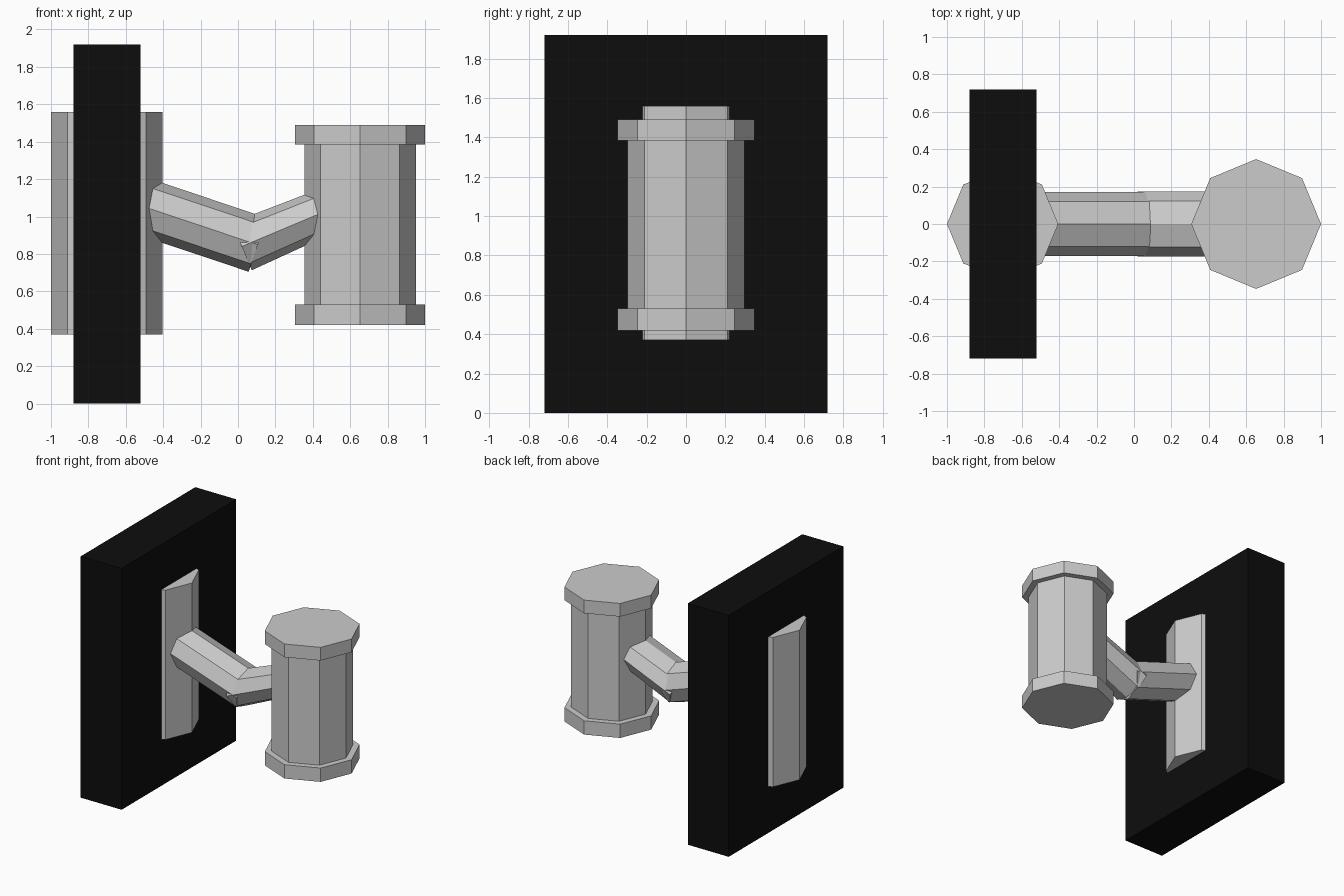
import bpy, bmesh, math
from mathutils import Vector

if "Cube" in bpy.data.objects:
    bpy.data.objects.remove(bpy.data.objects["Cube"])


def loft(name, rings):
    """Skin 8-sided rings given as lists of points and cap both ends."""
    bm = bmesh.new()
    loops = [[bm.verts.new(p) for p in ring] for ring in rings]
    for a, b in zip(loops, loops[1:]):
        for i in range(8):
            j = (i + 1) % 8
            bm.faces.new((a[i], a[j], b[j], b[i]))
    bm.faces.new(loops[0][::-1])
    bm.faces.new(loops[-1])
    bmesh.ops.recalc_face_normals(bm, faces=bm.faces)
    mesh = bpy.data.meshes.new(name)
    bm.to_mesh(mesh)
    bm.free()
    obj = bpy.data.objects.new(name, mesh)
    bpy.context.collection.objects.link(obj)
    return obj


def ring(center, u, v):
    return [center + u * math.cos(i * math.pi / 4) + v * math.sin(i * math.pi / 4)
            for i in range(8)]


def column(name, x, profile):
    """Upright octagonal column from (radius, z) pairs."""
    return loft(name, [ring(Vector((x, 0, z)), Vector((r, 0, 0)), Vector((0, r, 0)))
                       for r, z in profile])


def arm(name, start, end, r0, r1, width):
    """Octagonal arm in the xz plane with square-cut ends."""
    a, b = Vector((start[0], 0, start[1])), Vector((end[0], 0, end[1]))
    d = (b - a).normalized()
    up = Vector((-d.z, 0, d.x))
    side = Vector((0, width, 0))
    return loft(name, [ring(a, up * r0, side), ring(b, up * r1, side)])


# Black wall plate
bpy.ops.mesh.primitive_cube_add(size=1, location=(-0.70, 0, 0.96))
plate = bpy.context.object
plate.name = "wall_plate"
plate.scale = (0.36, 1.44, 1.92)
black = bpy.data.materials.new("black")
black.diffuse_color = (0.004, 0.004, 0.004, 1)
black.use_nodes = True
black.node_tree.nodes["Principled BSDF"].inputs["Base Color"].default_value = black.diffuse_color
plate.data.materials.append(black)

# Mounting post passing through the plate
column("mounting_post", -0.7025, [(0.2975, 0.37), (0.2975, 1.56)])

# Bent arm, two overlapping lengths
arm("arm_inner", (-0.60, 1.085), (0.105, 0.849), 0.152, 0.152, 0.17)
arm("arm_outer", (0.02, 0.84), (0.60, 1.084), 0.138, 0.118, 0.173)

# Lamp drum with wider caps at each end
column("lamp_drum", 0.653, [(0.347, 0.42), (0.347, 0.53), (0.298, 0.53),
                            (0.298, 1.385), (0.347, 1.385), (0.347, 1.49)])
